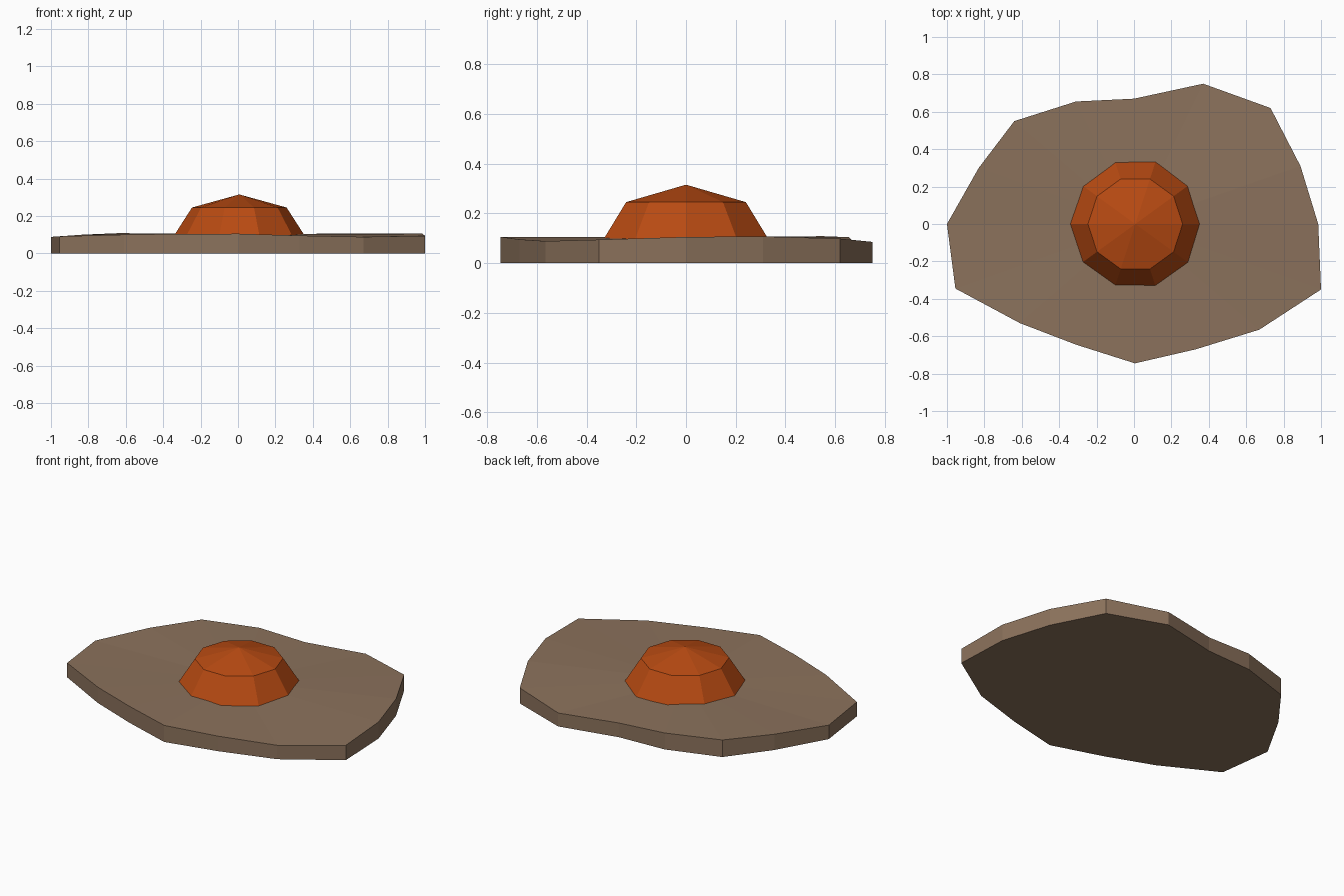
import bpy, bmesh
from math import cos, sin, pi

cube = bpy.data.objects.get("Cube")
if cube:
    bpy.data.objects.remove(cube, do_unlink=True)


def material(name, rgb):
    mat = bpy.data.materials.new(name)
    mat.use_nodes = True
    mat.diffuse_color = (*rgb, 1)
    bsdf = mat.node_tree.nodes["Principled BSDF"]
    bsdf.inputs["Base Color"].default_value = (*rgb, 1)
    bsdf.inputs["Roughness"].default_value = 0.9
    return mat


def stack_rings(name, rings, apex, mat):
    """Join rings from bottom to top, cap the base and fan the top to an apex."""
    bm = bmesh.new()
    loops = [[bm.verts.new(p) for p in ring] for ring in rings]
    tip = bm.verts.new(apex)
    count = len(loops[0])
    bm.faces.new(loops[0][::-1])
    for i in range(count):
        j = (i + 1) % count
        for low, high in zip(loops, loops[1:]):
            bm.faces.new((low[i], low[j], high[j], high[i]))
        bm.faces.new((loops[-1][i], loops[-1][j], tip))
    bmesh.ops.recalc_face_normals(bm, faces=bm.faces)
    mesh = bpy.data.meshes.new(name)
    bm.to_mesh(mesh)
    bm.free()
    mesh.materials.append(mat)
    obj = bpy.data.objects.new(name, mesh)
    bpy.context.collection.objects.link(obj)
    return obj


brown = material("earth brown", (0.26, 0.168, 0.107))
orange = material("burnt orange", (0.48, 0.069, 0.006))

# Irregular ground slab with a gently uneven rim
rim = [
    (0.985, 0, 0.105), (0.89, 0.31, 0.107), (0.73, 0.62, 0.098), (0.37, 0.75, 0.085),
    (0, 0.67, 0.09), (-0.31, 0.655, 0.104), (-0.64, 0.55, 0.108), (-0.83, 0.3, 0.1),
    (-1, 0, 0.088), (-0.955, -0.345, 0.091), (-0.61, -0.53, 0.1), (-0.31, -0.645, 0.104),
    (0.005, -0.745, 0.105), (0.33, -0.67, 0.095), (0.67, -0.565, 0.088), (1, -0.35, 0.094),
]
base = [(x, y, 0) for x, y, z in rim]
stack_rings("ground_slab", [base, rim], (0.007, 0, 0.103), brown)

# Ten-sided faceted dome, its foot sunk into the slab
cx = 0.007


def ring(radius, z, sides=10):
    return [(cx + radius * cos(2 * pi * i / sides), radius * sin(2 * pi * i / sides), z)
            for i in range(sides)]


stack_rings("dome", [ring(0.36, 0.078), ring(0.253, 0.245)], (cx, 0, 0.315), orange)
